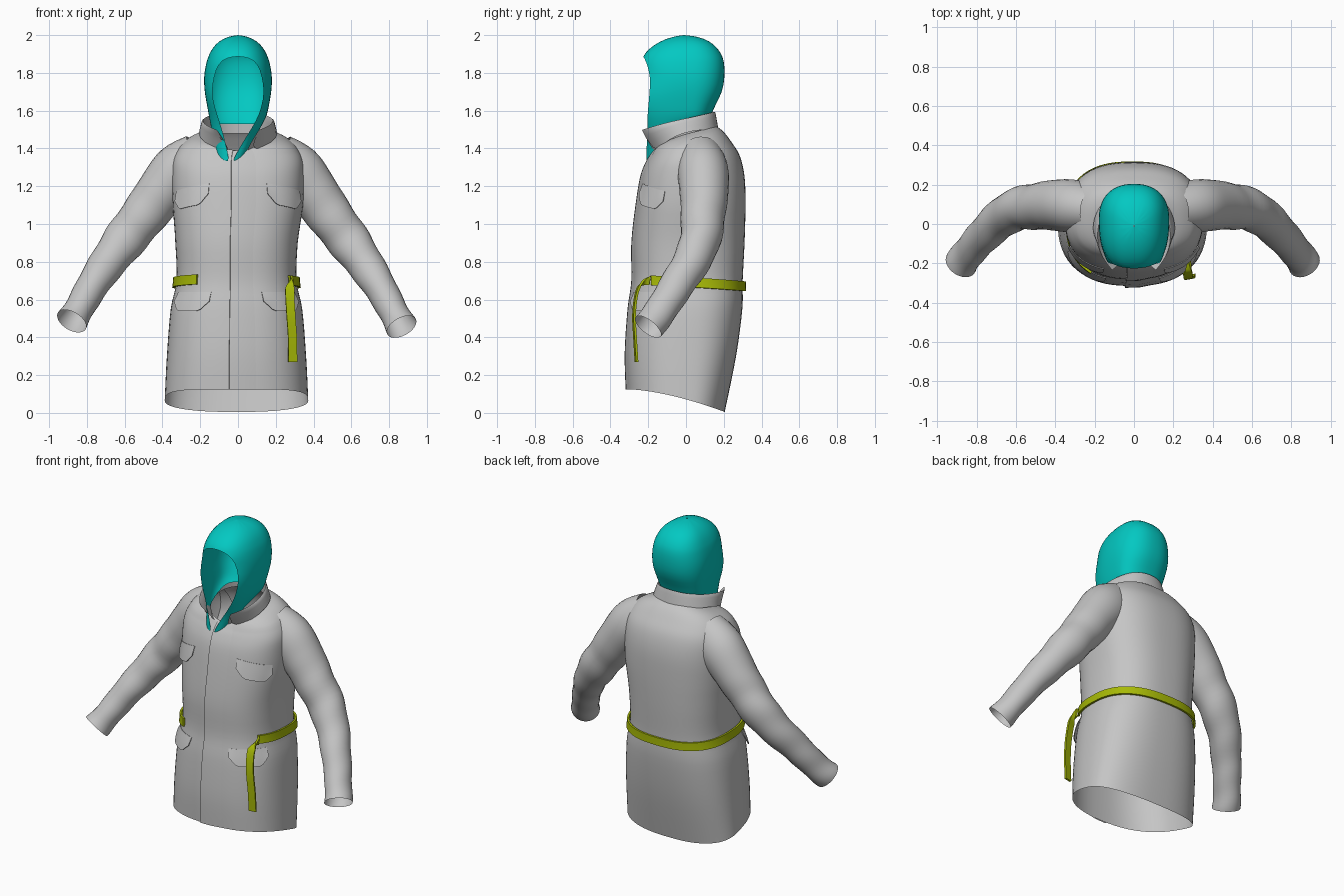
import bpy, bmesh, math
from mathutils import Vector

if "Cube" in bpy.data.objects:
    bpy.data.objects.remove(bpy.data.objects["Cube"])


def material(name, rgb):
    m = bpy.data.materials.new(name)
    m.diffuse_color = (*rgb, 1)
    m.use_nodes = True
    m.node_tree.nodes["Principled BSDF"].inputs["Base Color"].default_value = m.diffuse_color
    return m


GREY = material("grey cloth", (0.56, 0.56, 0.56))
TEAL = material("teal cloth", (0.001, 0.58, 0.54))
LIME = material("lime webbing", (0.39, 0.49, 0.002))


def loft(name, rows, mat, closed=False, thick=0, subsurf=0):
    """Skin a list of equal-length point rows."""
    bm = bmesh.new()
    grid = [[bm.verts.new(p) for p in row] for row in rows]
    n = len(rows[0])
    for r, s in zip(grid, grid[1:]):
        for i in range(n if closed else n - 1):
            j = (i + 1) % n
            bm.faces.new((r[i], r[j], s[j], s[i]))
    bmesh.ops.remove_doubles(bm, verts=bm.verts, dist=0.0004)
    bmesh.ops.recalc_face_normals(bm, faces=bm.faces)
    me = bpy.data.meshes.new(name)
    bm.to_mesh(me)
    bm.free()
    me.materials.append(mat)
    ob = bpy.data.objects.new(name, me)
    bpy.context.collection.objects.link(ob)
    bpy.ops.object.select_all(action="DESELECT")
    ob.select_set(True)
    bpy.context.view_layer.objects.active = ob
    if thick:
        m = ob.modifiers.new("thickness", "SOLIDIFY")
        m.thickness, m.offset = thick, 0
        bpy.ops.object.modifier_apply(modifier=m.name)
    if subsurf:
        m = ob.modifiers.new("smooth", "SUBSURF")
        m.levels = m.render_levels = subsurf
    bpy.ops.object.shade_smooth_by_angle(angle=math.radians(50))
    return ob


def spline(keys, v):
    """Catmull-Rom through tuples, v in 0..len-1."""
    i = min(int(v), len(keys) - 2)
    t = v - i
    a, b, c, d = (keys[max(0, min(len(keys) - 1, i + k))] for k in (-1, 0, 1, 2))
    return [0.5 * (2 * q + (r - p) * t + (2 * p - 5 * q + 4 * r - s) * t * t
                   + (3 * q - p - 3 * r + s) * t ** 3) for p, q, r, s in zip(a, b, c, d)]


def spow(x, p):
    return math.copysign(abs(x) ** p, x)


# Coat body: front z, back z, half width, front y, back y
BODY = [(.125, .005, .380, -.31, .205), (.32, .30, .368, -.315, .265),
        (.55, .55, .348, -.30, .298), (.70, .70, .318, -.28, .30),
        (.90, .90, .324, -.28, .31), (1.10, 1.10, .345, -.258, .315),
        (1.25, 1.25, .350, -.233, .31), (1.33, 1.36, .342, -.203, .285),
        (1.37, 1.435, .305, -.178, .24), (1.388, 1.487, .245, -.165, .20),
        (1.385, 1.515, .175, -.155, .165)]


def body_point(a, v, off=0.0):
    """Point on the coat; a is the angle from the front, positive towards +x."""
    zf, zb, w, yf, yb = spline(BODY, v)
    w, yf, yb = w + off, yf - off, yb + off
    x = w * spow(math.sin(a), .8) - .008 * min(1, max(0, 5 - v))
    c = spow(math.cos(a), .8)
    y = .02 - c * (.02 - yf) if c > 0 else .02 - c * (yb - .02)
    f = max(0, (y - yf) / (yb - yf))
    # hem falls towards the back, neckline falls only near the front
    drop = f ** 1.6 if v < 1 else f ** (1 - .5 * min(1, max(0, v - 7)))
    return Vector((x, y, zf + (zb - zf) * drop))


def v_at(z):
    """Loft parameter at a given front height."""
    lo, hi = 0.0, 9.0
    for _ in range(30):
        mid = (lo + hi) / 2
        lo, hi = (mid, hi) if spline(BODY, mid)[0] < z else (lo, mid)
    return lo


N = 64
loft("coat_body", [[body_point(2 * math.pi * i / N, v / 4) for i in range(N)]
                   for v in range(41)], GREY, closed=True)

# Overlapping front closure: one raised edge fading into the chest
loft("front_overlap", [[body_point(a, v / 4, o) for a, o in
                        ((-.06, .001), (-.055, .010), (.05, .008), (.2, .0))]
                       for v in range(37)], GREY)

# Sleeves: x, y, z, in-plane radius, depth radius
SLEEVE = [(.20, .075, 1.345, .14, .12), (.305, .09, 1.275, .150, .135),
          (.39, .095, 1.178, .135, .130), (.488, .09, 1.042, .121, .118),
          (.585, .075, .912, .114, .108), (.675, .02, .785, .098, .098),
          (.755, -.06, .66, .086, .09), (.82, -.135, .54, .078, .085),
          (.867, -.20, .455, .084, .085)]


def sleeve(name, side, dx, dz):
    keys = [(side * (x + dx * k / 8), y, z + dz * k / 8, r, d)
            for k, (x, y, z, r, d) in enumerate(SLEEVE)]
    rows = []
    for k in range(41):
        v = k / 5
        x, y, z, r, d = spline(keys, v)
        p = Vector((x, y, z))
        t = (Vector(spline(keys, min(8, v + .05))[:3])
             - Vector(spline(keys, max(0, v - .05))[:3])).normalized()
        u = t.cross(Vector((0, 1, 0))).normalized()
        w = u.cross(t)
        row = []
        for i in range(28):
            a = 2 * math.pi * i / 28
            # soft cloth folds around the elbow
            f = 1 + .025 * math.sin(v * 5 + 2 * math.sin(a)) * min(1, max(0, v - 2))
            row.append(p + u * r * f * math.cos(a) + w * d * f * math.sin(a))
        rows.append(row)
    loft(name, rows, GREY, closed=True)


sleeve("right_sleeve", 1, 0, 0)
sleeve("left_sleeve", -1, .014, .03)

# Hood: front z, back z, half width, back y, front y, half opening
HOOD = [(2.0, 2.0, .002, -.008, -.012, 0), (1.993, 1.993, .05, .06, -.07, 0),
        (1.965, 1.97, .102, .125, -.145, 0), (1.925, 1.93, .138, .17, -.20, 0),
        (1.89, 1.89, .156, .192, -.228, 0), (1.88, 1.87, .164, .198, -.222, .06),
        (1.85, 1.84, .171, .204, -.207, .105), (1.78, 1.78, .182, .205, -.188, .127),
        (1.70, 1.70, .178, .195, -.192, .14), (1.62, 1.63, .164, .155, -.20, .125),
        (1.55, 1.58, .155, .135, -.205, .10), (1.46, 1.55, .140, .125, -.205, .058),
        (1.33, 1.53, .115, .12, -.212, .003)]
rows = []
for zf, zb, w, yb, yf, gap in HOOD:
    cy = .02 if w > .1 else (yf + yb) / 2
    end = math.pi - math.asin(min(1, gap / w) ** (1 / .85))
    front = abs(math.cos(end)) ** .85
    row = []
    for i in range(41):
        a = end * (i / 20 - 1)
        c = spow(math.cos(a), .85)
        y = cy + (c * (yb - cy) if c > 0 else c / front * (cy - yf))
        f = (yb - y) / (yb - yf)
        x = w * spow(math.sin(a), .85) - .035 * max(0, 1.55 - zf) / .2 * f
        row.append((x, y, zb + (zf - zb) * f ** 2))
    rows.append(row)
loft("hood", rows, TEAL, subsurf=1)

# Folded collar: base, top and fall edge at stations from back to front
COLLAR = [((0, .172, 1.48), (0, .155, 1.65), (0, .180, 1.50)),
          ((.11, .15, 1.48), (.105, .13, 1.64), (.125, .155, 1.50)),
          ((.17, .06, 1.47), (.165, .04, 1.61), (.20, .06, 1.50)),
          ((.165, -.06, 1.44), (.195, -.08, 1.59), (.22, -.06, 1.47)),
          ((.09, -.14, 1.40), (.185, -.19, 1.575), (.14, -.15, 1.40)),
          ((.02, -.165, 1.36), (.15, -.265, 1.56), (.05, -.175, 1.39))]
full = [[(-x, y, z) for x, y, z in s] for s in COLLAR[:0:-1]] + COLLAR
loft("collar", full, GREY, subsurf=2)


# Pocket flaps with cut lower corners, dropping towards the side
def flap(name, side, a0, a1, z0, z1, cut, slope):
    rows = []
    for k in range(5):
        row = []
        for i in range(13):
            s = i / 12
            corner = max(0, 1 - min(s, 1 - s) / .2) * cut
            z = z1 + (z0 + corner - z1) * k / 4 - slope * s
            row.append(body_point(side * (a0 + (a1 - a0) * s), v_at(z), .001 + .003 * k))
        rows.append(row)
    loft(name, rows, GREY, thick=.004)


for side, label in ((1, "right"), (-1, "left")):
    flap(label + "_chest_flap", side, .36, 1.15, 1.11, 1.215, .05, .04)
    flap(label + "_hip_flap", side, .33, 1.15, .54, .64, .05, 0)

# Belt around the sides and back, lower behind
rows = []
for i in range(61):
    a = .95 + (2 * math.pi - .95 - .60) * i / 60
    z = .69 + .02 * math.cos(a)
    rows.append([body_point(a, v_at(z + h), .012) for h in (-.026, 0, .026)])
loft("belt", rows, LIME, thick=.012)

# Loose belt end hanging at the front
STRAP = [(.282, -.19, .702), (.276, -.235, .685), (.274, -.262, .63),
         (.28, -.275, .52), (.288, -.27, .40), (.29, -.262, .27)]
rows = []
for k in range(31):
    x, y, z = spline(STRAP, k / 6)
    t = min(1, k / 9)
    dx, dz = .023 * t, .026 * (1 - t)
    rows.append([(x - dx, y - .004, z - dz), (x + dx, y + .004, z + dz)])
loft("belt_end", rows, LIME, thick=.012)
